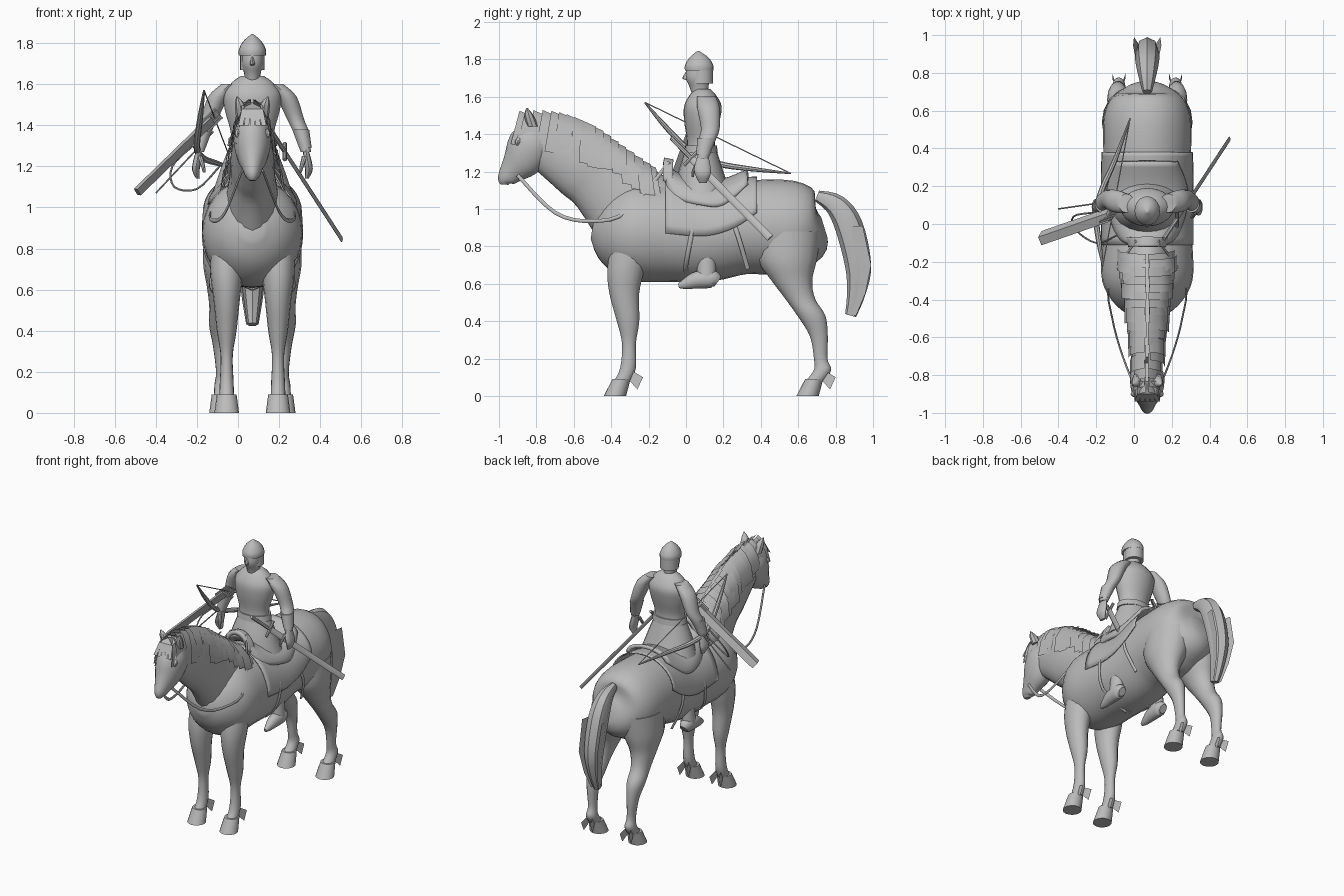
import bpy, bmesh, random
from math import sin, cos, pi, radians
from mathutils import Vector

random.seed(4)
AXIS = 0.07  # the horse and rider stand a little to the side of the centre
SIDES = (("left", 1), ("right", -1))
made = []

cube = bpy.data.objects.get("Cube")
if cube:
    bpy.data.objects.remove(cube)

colour = (0.5, 0.5, 0.5, 1)
grey = bpy.data.materials.new("plain grey")
grey.use_nodes = True
grey.diffuse_color = colour
grey.node_tree.nodes["Principled BSDF"].inputs["Base Color"].default_value = colour


def finish(name, bm):
    bmesh.ops.recalc_face_normals(bm, faces=bm.faces)
    mesh = bpy.data.meshes.new(name)
    bm.to_mesh(mesh)
    bm.free()
    mesh.materials.append(grey)
    obj = bpy.data.objects.new(name, mesh)
    bpy.context.collection.objects.link(obj)
    made.append(obj)
    return obj


def smooth_rows(rows, steps):
    """Catmull-Rom interpolation of a list of number rows."""
    out = []
    last = len(rows) - 1
    for i in range(last):
        before, start, stop, after = rows[max(i - 1, 0)], rows[i], rows[i + 1], rows[min(i + 2, last)]
        for step in range(steps):
            t = step / steps
            out.append([q + t * (r - p + t * (2 * p - 5 * q + 4 * r - e + t * (3 * (q - r) + e - p))) / 2
                        for p, q, r, e in zip(before, start, stop, after)])
    return out + [list(rows[last])]


def bridge(bm, rings, closed):
    for ring, following in zip(rings, rings[1:]):
        for k in range(len(ring) if closed else len(ring) - 1):
            j = (k + 1) % len(ring)
            bm.faces.new((ring[k], ring[j], following[j], following[k]))


def tube(name, points, flat=1, level=False, sides=8, steps=4):
    """Closed tube through x, y, z, radius points; flat scales its width, level keeps its rings horizontal."""
    points = smooth_rows(points, steps)
    bm = bmesh.new()
    rings = []
    for i, (x, y, z, radius) in enumerate(points):
        ahead = Vector(points[min(i + 1, len(points) - 1)][:3])
        behind = Vector(points[max(i - 1, 0)][:3])
        along = Vector((0, 0, 1)) if level else ahead - behind
        deep = along.cross((1, 0, 0)).normalized()
        wide = along.cross(deep).normalized() * flat
        ring = []
        for k in range(sides):
            angle = 2 * pi * k / sides
            ring.append(bm.verts.new(Vector((x, y, z)) + radius * (deep * cos(angle) + wide * sin(angle))))
        rings.append(ring)
    bridge(bm, rings, True)
    bm.faces.new(rings[0])
    bm.faces.new(rings[-1])
    return finish(name, bm)


def middle(name, rows, **options):
    """Tube on the centre plane from y, z, radius rows."""
    return tube(name, [(AXIS, *row) for row in rows], **options)


def pair(name, rows, **options):
    """Mirrored tubes from offset, y, z, radius rows."""
    for side, sign in SIDES:
        tube(side + "_" + name, [(AXIS + sign * offset, *rest) for offset, *rest in rows], **options)


def strap(name, points, radius=.012, flat=.5):
    pair(name, [(*point, radius) for point in points], flat=flat)


def line(name, points, radius, **options):
    tube(name, [(*point, radius) for point in points], **options)


def arch(name, rows, thick):
    """Sheet draped across the back; rows hold y, top z, lower edge z, half width."""
    bm = bmesh.new()
    rings = []
    for y, top, low, width in smooth_rows(rows, 4):
        angles = [pi * k / 20 for k in range(21)]
        rings.append([bm.verts.new((AXIS - width * cos(a), y, low + (top - low) * sin(a))) for a in angles])
    bridge(bm, rings, False)
    shell = finish(name, bm).modifiers.new("thickness", 'SOLIDIFY')
    shell.thickness = thick
    shell.offset = 0


def card(name, strips):
    """Thin hair card from rows of two points each."""
    bm = bmesh.new()
    bridge(bm, [[bm.verts.new(point) for point in strip] for strip in strips], False)
    finish(name, bm)


# Horse: trunk, neck and head
middle("horse_body", [
    (.74, .9, .06), (.69, .89, .18), (.57, .9, .25), (.3, .9, .25), (.1, .86, .25),
    (-.1, .87, .26), (-.3, .88, .26), (-.43, .89, .18), (-.5, .9, .06)], flat=.92, sides=28)
middle("horse_neck", [
    (-.22, .93, .27), (-.44, 1.15, .2), (-.57, 1.25, .19), (-.77, 1.36, .14)], flat=.55, sides=20)
middle("horse_head", [
    (-.79, 1.44, .07), (-.82, 1.36, .12), (-.87, 1.27, .11), (-.93, 1.2, .07),
    (-.965, 1.155, .045), (-.97, 1.13, .02)], flat=.75, sides=20)
pair("ear", [(.05, -.82, 1.44, .03), (.06, -.84, 1.5, .025), (.075, -.85, 1.54, .003)], level=True)
pair("eye", [(.07, -.89, 1.38, .006), (.072, -.9, 1.36, .016), (.07, -.9, 1.34, .006)])

# Horse legs and hooves
pair("front_leg", [
    (.12, -.29, .86, .1), (.125, -.32, .69, .1), (.125, -.33, .55, .08), (.125, -.31, .4, .06),
    (.125, -.305, .28, .037), (.125, -.31, .15, .042), (.125, -.34, .08, .045)], flat=.8, level=True, sides=16)
pair("hind_leg", [
    (.1, .54, .88, .18), (.12, .54, .73, .16), (.14, .565, .62, .11), (.15, .61, .52, .08), (.155, .67, .43, .075),
    (.155, .71, .32, .048), (.15, .72, .2, .036), (.15, .73, .14, .046), (.15, .69, .08, .05)],
    flat=.75, level=True, sides=16)
for part, offset, y in (("front", .125, -.38), ("hind", .15, .65)):
    pair(part + "_hoof", [(offset, y + .035, .09, .048), (offset, y, 0, .06)], level=True, sides=16)
    # Tufts behind the fetlocks
    for side, sign in SIDES:
        for turn in (-1, 1):
            x, back = AXIS + sign * offset + turn * .02, y + .1
            card(f"{side}_{part}_tuft", [[(x, back - .02, .08), (x, back, .13)],
                                         [(x + turn * .015, back + .02, .035), (x + turn * .015, back + .05, .1)]])

# Tail with loose outer strands
tail = [(.7, 1.07, .03), (.8, 1.02, .06), (.87, .91, .075), (.92, .7, .07), (.91, .55, .05), (.88, .43, .03)]
middle("tail", tail, flat=.85)
for side, sign in SIDES:
    card(side + "_tail_strand", [[(AXIS + sign * size, y + size, z), (AXIS + sign * size * .8, y, z)]
                                 for y, z, size in tail[2:]])

# Mane: overlapping cards down both sides of the crest
crest = smooth_rows([(-.85, 1.5, .062), (-.68, 1.5, .08), (-.52, 1.45, .1), (-.36, 1.34, .125), (-.2, 1.23, .15)], 4)
for i, (y, z, width) in enumerate(crest):
    fall = Vector((.5 * i / len(crest) - .3, -1)).normalized()
    for side, sign in SIDES:
        size = random.uniform(.15, .21)
        flare = random.uniform(.004, .016)
        strips = []
        for t, spread in ((0, 0), (.15, .5), (.5, .9), (1, 1)):
            x = AXIS + sign * (width * spread + flare)
            down, drop = y + fall.x * size * t, z + .01 + fall.y * size * t
            strips.append([(x, down - .04, drop + .015 - .02 * t), (x, down + .04, drop - .02)])
        card(side + "_mane_lock", strips)
for k in range(-2, 3):
    x = AXIS + k * .02
    strips = [(x, -.83, 1.51), (x, -.9, 1.48), (x + k * .008, -.94, 1.4)]
    card("forelock", [[(a - .012, b, c), (a + .012, b, c)] for a, b, c in strips])

# Saddle cloth, saddle and pommel
arch("saddle_cloth", [(-.11, 1.155, .87, .24), (.1, 1.13, .855, .24), (.26, 1.16, .9, .242), (.38, 1.17, .98, .237)], .008)
arch("saddle", [(-.1, 1.24, 1.14, .09), (-.06, 1.19, 1.06, .15), (.08, 1.14, 1.02, .2), (.2, 1.15, 1.02, .2),
                (.33, 1.2, 1.13, .15)], .025)
arch("pommel", [(-.12, 1.26, 1.15, .085), (-.07, 1.25, 1.13, .1)], .03)

# Girth straps and reins on each side
strap("front_girth", [(.19, .05, 1.03), (.24, .03, .87), (.19, 0, .7), (0, 0, .6)])
strap("rear_girth", [(.2, .22, 1.02), (.24, .28, .85), (.19, .33, .68)])
strap("rein", [(.05, -.9, 1.18), (.13, -.7, .98), (.185, -.5, .935), (.2, -.31, .99), (.06, -.09, 1.25)], radius=.01)

# Rider: coat, belt, skirt, head and helmet
middle("coat", [(.08, 1.27, .085), (.08, 1.36, .075), (.085, 1.47, .095), (.09, 1.55, .1), (.09, 1.61, .07),
                (.09, 1.64, .04)], flat=1.4, level=True, sides=20)
middle("belt", [(.08, 1.3, .09), (.08, 1.34, .085)], flat=1.35, level=True, sides=20)
middle("coat_skirt", [(.08, 1.31, .085), (.08, 1.2, .12), (.09, 1.09, .15)], flat=1.25, level=True, sides=20)
middle("face", [(.08, 1.6, .045), (.07, 1.65, .05), (.065, 1.7, .066), (.07, 1.76, .066)], flat=.8, level=True, sides=16)
middle("nose", [(.01, 1.74, .006), (0, 1.7, .02), (.01, 1.69, .01)], flat=.6, level=True)
middle("helmet", [(.07, 1.74, .076), (.07, 1.77, .075), (.07, 1.81, .05), (.065, 1.845, .004)],
       flat=.87, level=True, sides=20)
middle("neck_guard", [(.085, 1.67, .06), (.085, 1.75, .06)], level=True, sides=20)

# Rider arms, bracers, hands and boots
pair("arm", [(.11, .11, 1.6, .05), (.165, .12, 1.54, .06), (.21, .13, 1.43, .05), (.24, .11, 1.36, .045),
             (.26, .09, 1.27, .03)], flat=.85, level=True, sides=14)
pair("bracer", [(.235, .11, 1.38, .05), (.258, .092, 1.29, .037)], flat=.85, level=True, sides=14)
pair("hand", [(.26, .09, 1.28, .03), (.27, .088, 1.22, .044), (.275, .09, 1.18, .04), (.265, .09, 1.14, .02)],
     flat=.45, level=True, sides=12)
pair("thumb", [(.255, .065, 1.25, .014), (.24, .04, 1.2, .01), (.235, .035, 1.17, .006)], level=True)
pair("shin", [(.15, .11, .85, .05), (.17, .11, .64, .05)], flat=.8, level=True, sides=14)
pair("boot", [(.17, .17, .61, .03), (.17, .14, .625, .048), (.17, .06, .62, .046), (.17, 0, .6, .03),
              (.17, -.04, .588, .012)], flat=.85, sides=14)

# Sword in its scabbard, with grip and guard
hilt, tip = Vector((.19, -.03, 1.33)), Vector((.505, .45, .845))
guard = hilt.lerp(tip, .12)
line("scabbard", [guard, tip], .02, flat=.3)
line("sword_grip", [hilt.lerp(tip, -.1), guard], .012)
line("sword_guard", [guard + Vector((0, reach, reach)) for reach in (-.04, .04)], .01)

# Quiver with arrows, hanging outwards on the right
mouth, base = Vector((-.13, .05, 1.425)), Vector((-.49, -.075, 1.075))
line("quiver", [mouth, base], .04, flat=.6, sides=4)
for k in range(-2, 3):
    shift = Vector((.008, .014, -.01)) * k
    line("arrow", [mouth.lerp(base, .1) + shift, mouth.lerp(base, -.1) + shift], .007, sides=4)

# Bow with string, loose arrow and hanging strap
bow = [(-.165, -.22, 1.57, .005), (-.185, -.1, 1.43, .014), (-.2, .045, 1.29, .016), (-.17, .18, 1.24, .016),
       (-.1, .34, 1.215, .013), (-.02, .56, 1.19, .004)]
tube("bow", bow)
line("bow_string", [bow[0][:3], bow[-1][:3]], .003)
line("loose_arrow", [(-.4, .08, 1.07), (-.12, .12, 1.37)], .004)
line("quiver_strap", [(-.22, .06, 1.3), (-.32, .04, 1.2), (-.31, -.03, 1.1), (-.2, -.1, 1.09), (-.09, -.06, 1.2)], .005)

# Smooth shading with crisp edges
bpy.ops.object.select_all(action='DESELECT')
for obj in made:
    obj.select_set(True)
bpy.context.view_layer.objects.active = made[0]
bpy.ops.object.shade_smooth_by_angle(angle=radians(40))
